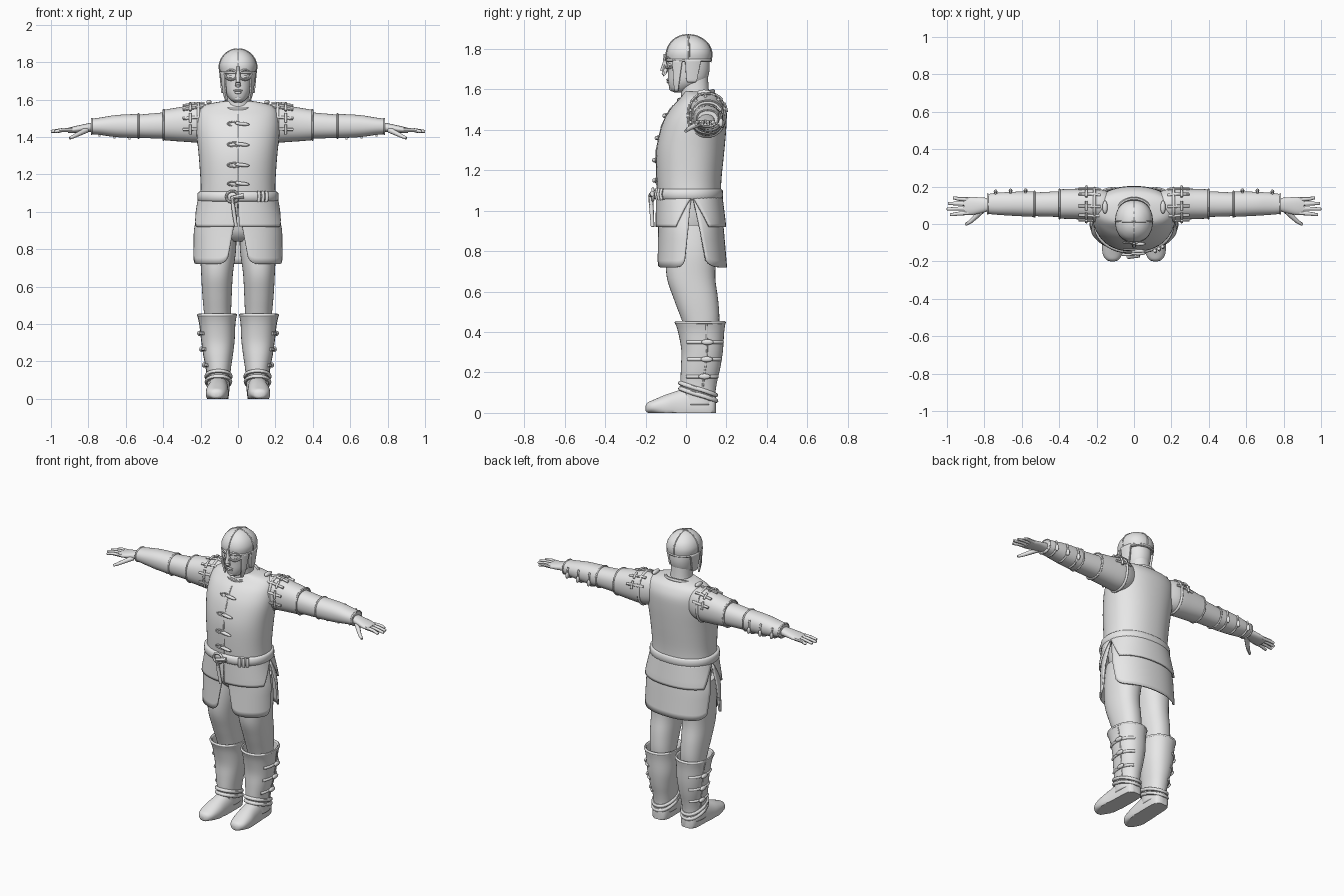
import bpy, bmesh, math
from math import sin, cos, radians
from mathutils import Matrix, Vector, Euler

if "Cube" in bpy.data.objects:
    bpy.data.objects.remove(bpy.data.objects["Cube"])

grey = bpy.data.materials.new("plain grey")
grey.use_nodes = True
grey.diffuse_color = (0.8, 0.8, 0.8, 1)
grey.node_tree.nodes["Principled BSDF"].inputs["Base Color"].default_value = (0.8, 0.8, 0.8, 1)


def finish(name, mesh, mirror=False, thick=0):
    """Link a mesh, colour it, smooth it and add its modifiers."""
    mesh.materials.clear()
    mesh.materials.append(grey)
    ob = bpy.data.objects.new(name, mesh)
    bpy.context.collection.objects.link(ob)
    bpy.ops.object.select_all(action='DESELECT')
    ob.select_set(True)
    bpy.context.view_layer.objects.active = ob
    bpy.ops.object.shade_smooth_by_angle(angle=radians(45))
    if thick:
        solid = ob.modifiers.new("Thickness", 'SOLIDIFY')
        solid.thickness, solid.offset = thick, 0
    if mirror:
        ob.modifiers.new("Mirror", 'MIRROR').use_mirror_merge = False
    return ob


def from_bmesh(name, bm, **options):
    bmesh.ops.recalc_face_normals(bm, faces=bm.faces)
    mesh = bpy.data.meshes.new(name)
    bm.to_mesh(mesh)
    bm.free()
    return finish(name, mesh, **options)


def ring_point(station, axis, angle, grow=0.0):
    """Point on the rounded cross-section of a station (t, c1, c2, r1, r2)."""
    t, c1, c2, r1, r2 = station
    bend = lambda v: math.copysign(abs(v) ** 0.9, v)
    a = c1 + (r1 + grow) * bend(cos(angle))
    b = c2 + (r2 + grow) * bend(sin(angle))
    return Vector({'x': (t, a, b), 'y': (a, t, b), 'z': (a, b, t)}[axis])


def on(stations, axis, t, degrees, grow=0.0):
    """Point on the lofted surface at position t and a given angle."""
    for low, high in zip(stations, stations[1:]):
        if t <= high[0]:
            break
    f = (t - low[0]) / (high[0] - low[0])
    mid = [a + (b - a) * f for a, b in zip(low, high)]
    return ring_point(mid, axis, radians(degrees), grow)


def smooth(stations, steps):
    """Catmull-Rom interpolation of stations."""
    ext = [stations[0]] + list(stations) + [stations[-1]]
    out = []
    for p, q, r, s in zip(ext, ext[1:], ext[2:], ext[3:]):
        for k in range(steps):
            f = k / steps
            out.append([b + f / 2 * (c - a + f * (2 * a - 5 * b + 4 * c - d + f * (3 * (b - c) + d - a)))
                        for a, b, c, d in zip(p, q, r, s)])
    return out + [list(stations[-1])]


def loft(name, stations, axis='z', steps=4, sides=36, caps=True, floor=None, **options):
    bm = bmesh.new()
    rows = []
    for st in smooth(stations, steps):
        row = [ring_point(st, axis, math.tau * k / sides) for k in range(sides)]
        if floor is not None:
            for p in row:
                p.z = max(p.z, floor)
        rows.append([bm.verts.new(p) for p in row])
    for a, b in zip(rows, rows[1:]):
        for k in range(sides):
            n = (k + 1) % sides
            bm.faces.new((a[k], a[n], b[n], b[k]))
    if caps:
        bm.faces.new(rows[0])
        bm.faces.new(rows[-1])
    return from_bmesh(name, bm, **options)


def panel(name, rings, top, bottom, start, end, corner=0.0, thick=0.01, mirror=False):
    """Hanging sheet around z; start and end are (top, bottom) angles from the front."""
    bm = bmesh.new()
    cols, lines, grid = 24, 10, []
    for j in range(lines + 1):
        v = j / lines
        a0 = start[0] + (start[1] - start[0]) * v
        a1 = end[0] + (end[1] - end[0]) * v
        row = []
        for i in range(cols + 1):
            u = i / cols
            low = bottom + corner * abs(2 * u - 1) ** 8
            row.append(bm.verts.new(on(rings, 'z', top + (low - top) * v, a0 + (a1 - a0) * u - 90)))
        grid.append(row)
    for a, b in zip(grid, grid[1:]):
        for i in range(cols):
            bm.faces.new((a[i], a[i + 1], b[i + 1], b[i]))
    return from_bmesh(name, bm, thick=thick, mirror=mirror)


def tube(name, points, radius, tip=None, closed=False, mirror=False):
    """Round cord through points, tapering to tip, turned into a mesh."""
    curve = bpy.data.curves.new(name, 'CURVE')
    curve.dimensions, curve.bevel_depth, curve.bevel_resolution = '3D', radius, 2
    curve.use_fill_caps = True
    line = curve.splines.new('POLY')
    line.points.add(len(points) - 1)
    line.use_cyclic_u = closed
    for k, p in enumerate(points):
        line.points[k].co = (*p, 1)
        line.points[k].radius = 1 + ((tip or radius) / radius - 1) * k / (len(points) - 1)
    temp = bpy.data.objects.new(name, curve)
    bpy.context.collection.objects.link(temp)
    mesh = bpy.data.meshes.new_from_object(temp.evaluated_get(bpy.context.evaluated_depsgraph_get()))
    bpy.data.objects.remove(temp)
    return finish(name, mesh, mirror)


def blob(name, loc, size, turn=(0, 0, 0), mirror=False):
    bm = bmesh.new()
    place = Matrix.LocRotScale(Vector(loc), Euler([radians(a) for a in turn]), Vector(size))
    bmesh.ops.create_uvsphere(bm, u_segments=16, v_segments=10, radius=1, matrix=place)
    return from_bmesh(name, bm, mirror=mirror)


around = range(0, 360, 10)

# Vest with collar, front seam and toggles
vest = [(1.05, 0, .018, .203, .155), (1.15, 0, .015, .2, .16), (1.3, 0, .022, .21, .168),
        (1.42, 0, .04, .222, .16), (1.5, 0, .06, .22, .14), (1.55, 0, .072, .205, .108),
        (1.575, 0, .07, .165, .085), (1.59, 0, .06, .09, .07)]
loft("vest", vest, sides=48)
tube("vest_collar", [(.095 * cos(radians(a)), .05 + .085 * sin(radians(a)), 1.57 + .022 * sin(radians(a)))
                     for a in around], .01, closed=True)
tube("vest_seam", [on(vest, 'z', 1.06 + .02 * k, -90) for k in range(24)], .004)
for z in (1.15, 1.25, 1.36, 1.47):
    p = on(vest, 'z', z, -90, .006)
    blob("vest_toggle", p + Vector((.022, -.006, 0)), (.04, .01, .01), (0, 6, 0))
    tube("vest_loop", [p + Vector((-.02 + .035 * cos(radians(a)), .002, .011 * sin(radians(a))))
                       for a in around], .004, closed=True)

# Belt with buckle, hanging end and knots
belt = [(1.055, 0, .014, .205, .158), (1.062, 0, .012, .216, .17), (1.1, 0, .012, .216, .17),
        (1.108, 0, .014, .205, .158)]
loft("belt", belt, steps=2, sides=48)
tube("belt_buckle", [(-.03 + .032 * cos(radians(a)), -.164, 1.08 + .03 * sin(radians(a))) for a in around],
     .007, closed=True)
tube("belt_end", [(.03, -.165, 1.085), (-.03, -.175, 1.075), (-.022, -.17, 1.0), (-.01, -.165, .92)], .014, .009)
for angle in (-62, -55, -48):
    p = on(belt, 'z', 1.082, angle, .002)
    tube("belt_knot", [p + Vector((0, 0, -.028)), p + Vector((.004, -.006, 0)), p + Vector((0, 0, .028))], .009)

# Layered skirt, split at the sides and the front
upper = [(.9, 0, .025, .243, .17), (.95, 0, .023, .235, .168), (1.07, 0, .016, .208, .16)]
lower = [(.7, 0, .03, .238, .17), (.9, 0, .025, .232, .158), (1.07, 0, .016, .198, .15)]
panel("skirt_front_upper", upper, 1.07, .92, (0, 1), (94, 66), mirror=True)
panel("skirt_back_upper", upper, 1.07, .92, (94, 120), (266, 240))
panel("skirt_front_lower", lower, 1.05, .72, (-1, 11), (92, 80), .035, mirror=True)
panel("skirt_back_lower", lower, 1.05, .72, (96, 112), (264, 248), .035)

# Trousers
loft("trouser_seat", [(.84, 0, .03, .06, .08), (.9, 0, .025, .16, .125), (1.06, 0, .02, .185, .135)])
loft("trouser_leg", [(.4, .108, .08, .068, .08), (.47, .11, .07, .073, .095), (.56, .112, .05, .079, .109),
                     (.67, .112, .025, .085, .12), (.8, .106, .025, .096, .125), (.93, .1, .025, .09, .12)],
     mirror=True)

# Boots with rim, seam, side straps and ankle wraps
boot = [(.04, .106, .06, .054, .082), (.1, .104, .06, .055, .08), (.16, .104, .064, .06, .085),
        (.23, .106, .073, .072, .092), (.31, .107, .08, .083, .097), (.4, .11, .075, .09, .108),
        (.45, .112, .07, .1, .12)]
loft("boot_shaft", boot, caps=False, thick=.012, mirror=True)
tube("boot_rim", [on(boot, 'z', .447, a) for a in around], .008, closed=True, mirror=True)
tube("boot_seam", [on(boot, 'z', .08 + .03 * k, 12, .004) for k in range(13)], .005, mirror=True)
loft("boot_foot", [(-.2, .115, .022, .012, .012), (-.19, .115, .026, .034, .025), (-.16, .115, .03, .052, .035),
                   (-.1, .112, .03, .06, .06), (-.04, .108, .03, .058, .08), (.03, .105, .03, .056, .1),
                   (.1, .104, .03, .054, .09), (.135, .104, .03, .045, .07), (.148, .104, .03, .025, .05)],
     axis='y', floor=0, mirror=True)
for z in (.18, .265, .35):
    tube("boot_strap", [on(boot, 'z', z, a, .006) for a in range(-40, 71, 10)], .009, mirror=True)
    blob("boot_toggle", on(boot, 'z', z, 12, .015), (.011, .03, .014), mirror=True)
for z in (.09, .118):
    tube("ankle_wrap", [on(boot, 'z', z - .03 * sin(radians(a)), a, .008) for a in around], .011,
         closed=True, mirror=True)

# Sleeves, bracers and their fastenings
sleeve = [(.13, .1, 1.475, .07, .085), (.2, .104, 1.475, .086, .104), (.3, .107, 1.468, .082, .093),
          (.4, .107, 1.464, .078, .081)]
loft("sleeve", sleeve, axis='x', mirror=True)
tube("sleeve_hem", [on(sleeve, 'x', .398, a) for a in around], .005, closed=True, mirror=True)
tube("armhole_edge", [on(sleeve, 'x', .212, a, .002) for a in around], .008, closed=True, mirror=True)
for a in (20, 55, 95, 130, 165, 195):
    tube("shoulder_strap", [on(sleeve, 'x', x, a, .005) for x in (.18, .22, .26, .295)], .008, mirror=True)
    tube("shoulder_tie", [on(sleeve, 'x', .255, a + d, .012) for d in (-13, 0, 13)], .007, mirror=True)
blob("shoulder_toggle", (.155, .09, 1.585), (.014, .035, .014), mirror=True)
loft("forearm", [(.36, .107, 1.462, .07, .072), (.55, .105, 1.457, .062, .06), (.78, .105, 1.455, .045, .034)],
     axis='x', mirror=True)
bracer = [(.53, .106, 1.458, .068, .065), (.65, .108, 1.458, .064, .059), (.74, .108, 1.457, .058, .046),
          (.785, .107, 1.456, .052, .041)]
loft("bracer", bracer, axis='x', mirror=True)
for x in (.532, .782):
    tube("bracer_edge", [on(bracer, 'x', x, a) for a in around], .005, closed=True, mirror=True)
for x in (.58, .66, .74):
    tube("bracer_strap", [on(bracer, 'x', x, a, .004) for a in range(-100, 31, 10)], .006, mirror=True)
    blob("bracer_toggle", on(bracer, 'x', x, -20, .01), (.01, .012, .022), mirror=True)

# Hands
loft("palm", [(.77, .104, 1.453, .034, .026), (.82, .1, 1.447, .042, .022), (.87, .096, 1.44, .048, .018),
              (.91, .095, 1.435, .044, .013)], axis='x', sides=24, mirror=True)
for root, y, reach in ((.131, .139, .967), (.108, .11, .993), (.084, .08, 1.0), (.06, .05, .982)):
    tube("finger", [(.885, root, 1.438), (.94, (root + y) / 2, 1.437), (reach - .008, y, 1.43), (reach, y, 1.428)],
         .012, .007, mirror=True)
tube("thumb", [(.81, .075, 1.437), (.845, .04, 1.42), (.875, .012, 1.405), (.9, -.002, 1.393)], .016, .008,
     mirror=True)

# Neck, head and face
loft("neck", [(1.53, 0, .055, .085, .08), (1.58, 0, .045, .064, .07), (1.7, 0, .035, .06, .072)])
loft("head", [(1.585, 0, -.035, .02, .022), (1.6, 0, -.028, .042, .05), (1.635, 0, .002, .066, .09),
              (1.68, 0, .012, .076, .102), (1.74, 0, .013, .08, .103), (1.82, 0, .015, .07, .085)])
tube("nose", [(0, -.084, 1.725), (0, -.1, 1.7), (0, -.108, 1.682), (0, -.1, 1.674)], .009, .015)
blob("upper_lip", (0, -.088, 1.648), (.024, .01, .006))
blob("lower_lip", (0, -.086, 1.637), (.02, .01, .007))
blob("chin", (0, -.064, 1.606), (.024, .02, .016))
blob("eye", (.033, -.074, 1.722), (.016, .012, .009), mirror=True)

# Helmet with crossed ridges, eye guards, nose guard and side flaps
helmet = [(1.735, 0, .014, .093, .108), (1.78, 0, .015, .1, .112), (1.82, 0, .015, .087, .098),
          (1.85, 0, .013, .06, .068), (1.866, 0, .012, .03, .034), (1.87, 0, .012, .004, .004)]
loft("helmet_bowl", helmet)
tube("helmet_rim", [on(helmet, 'z', 1.745, a) for a in around], .006, closed=True)
for a in (0, 90, 180, 270):
    tube("helmet_ridge", [ring_point(s, 'z', radians(a)) for s in smooth(helmet, 4)], .004)
guard = [(.038 + .031 * cos(radians(a)), 1.732 + .026 * sin(radians(a))) for a in around]
tube("eye_guard", [(x, 9 * x * x - .101, z) for x, z in guard], .006, closed=True, mirror=True)
tube("nose_guard", [(0, -.102, 1.775), (0, -.106, 1.73), (0, -.118, 1.69)], .008, .011)
flap = [(1.58, 0, 0, .066, .085), (1.64, 0, .01, .083, .105), (1.75, 0, .014, .094, .11)]
panel("cheek_flap", flap, 1.75, 1.59, (46, 52), (76, 66), .01, mirror=True)
panel("ear_flap", flap, 1.75, 1.635, (82, 86), (120, 112), .02, thick=.014, mirror=True)
